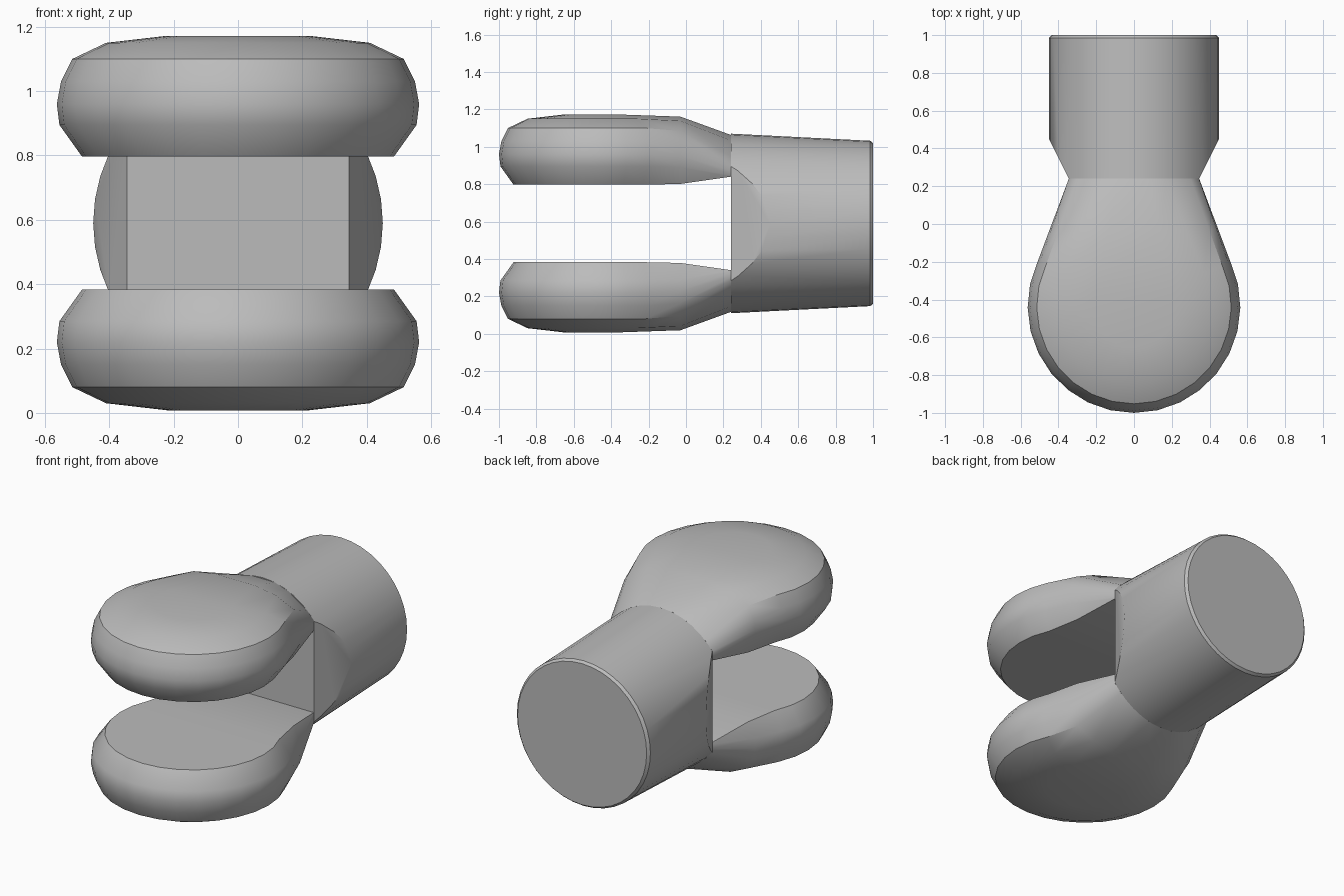
import bpy, bmesh
from math import sin, cos, pi, radians
from mathutils import Vector

cube = bpy.data.objects.get("Cube")
if cube:
    bpy.data.objects.remove(cube)

grey = bpy.data.materials.new("plain grey")
grey.use_nodes = True
COLOUR = (0.5, 0.5, 0.5, 1)
grey.diffuse_color = COLOUR
grey.node_tree.nodes["Principled BSDF"].inputs["Base Color"].default_value = COLOUR

MID_Z = 0.59      # height of the shaft axis
NECK_Y = 0.24     # where the prongs meet the shaft
LOBE_Y = -0.437   # centre of the rounded prong ends


def finish(bm, name, angle):
    bmesh.ops.recalc_face_normals(bm, faces=bm.faces[:])
    mesh = bpy.data.meshes.new(name)
    bm.to_mesh(mesh)
    bm.free()
    mesh.materials.append(grey)
    obj = bpy.data.objects.new(name, mesh)
    bpy.context.collection.objects.link(obj)
    bpy.ops.object.select_all(action="DESELECT")
    obj.select_set(True)
    bpy.context.view_layer.objects.active = obj
    bpy.ops.object.shade_smooth_by_angle(angle=radians(angle))


# Shaft: tapered round bar with both front flanks cut at a slant
def build_shaft():
    bm = bmesh.new()
    n = 40
    rings = []
    for y, rx, rz in ((NECK_Y, 0.45, 0.48), (0.985, 0.45, 0.442), (1.0, 0.435, 0.43)):
        rings.append([bm.verts.new((rx * cos(2 * pi * i / n), y, MID_Z + rz * sin(2 * pi * i / n)))
                      for i in range(n)])
    for a, b in zip(rings, rings[1:]):
        for i in range(n):
            j = (i + 1) % n
            bm.faces.new((a[i], a[j], b[j], b[i]))
    bm.faces.new(rings[0])
    bm.faces.new(rings[-1])
    for side in (-1, 1):
        cut = bmesh.ops.bisect_plane(
            bm, geom=bm.verts[:] + bm.edges[:] + bm.faces[:], dist=1e-5,
            plane_co=Vector((side * 0.345, NECK_Y, MID_Z)),
            plane_no=Vector((side * 0.21, -0.105, 0)), clear_outer=True)
        edges = [e for e in cut["geom_cut"] if isinstance(e, bmesh.types.BMEdge)]
        bmesh.ops.holes_fill(bm, edges=edges, sides=0)
    finish(bm, "shaft", 30)


# Prong levels from inner face outward: lobe radius, lobe z, neck half width, neck z
LEVELS = (
    (0.485, 0.797, 0.342, 0.84),
    (0.555, 0.895, 0.345, 0.85),
    (0.563, 0.96, 0.345, 0.875),
    (0.550, 1.03, 0.345, 0.898),
    (0.515, 1.10, 0.30, 0.948),
    (0.41, 1.15, 0.17, 1.034),
    (0.22, 1.172, 0.08, 1.063),
)


def outline(r, z, neck_x, neck_z):
    """Rounded end tapering back to a narrow neck."""
    arc = []
    steps = 18
    for i in range(steps + 1):
        a = radians(25 - 230 * i / steps)
        arc.append((r * cos(a), LOBE_Y + r * sin(a), z))
    x0, y0, _ = arc[0]
    y1 = max(-0.03, y0 + 0.05)
    t = (y1 - y0) / (NECK_Y - y0)
    x1 = x0 + (neck_x - x0) * t
    z1 = z + (neck_z - z) * 0.1
    tail = [(neck_x, NECK_Y, neck_z), (x1, y1, z1)]
    return tail + arc + [(-x, y, h) for x, y, h in reversed(tail)]


def build_prong(name, flip):
    bm = bmesh.new()
    loops = []
    for level in LEVELS:
        loops.append([bm.verts.new((x, y, 2 * MID_Z - z if flip else z))
                      for x, y, z in outline(*level)])
    n = len(loops[0])
    for a, b in zip(loops, loops[1:]):
        for i in range(n):
            j = (i + 1) % n
            bm.faces.new((a[i], a[j], b[j], b[i]))
    # close both faces with strips across the width
    for loop in (loops[0], loops[-1]):
        for i in range(n // 2):
            ring = (loop[i], loop[i + 1], loop[n - 2 - i], loop[n - 1 - i])
            bm.faces.new(list(dict.fromkeys(ring)))
    finish(bm, name, 32)


build_shaft()
build_prong("upper_prong", False)
build_prong("lower_prong", True)
